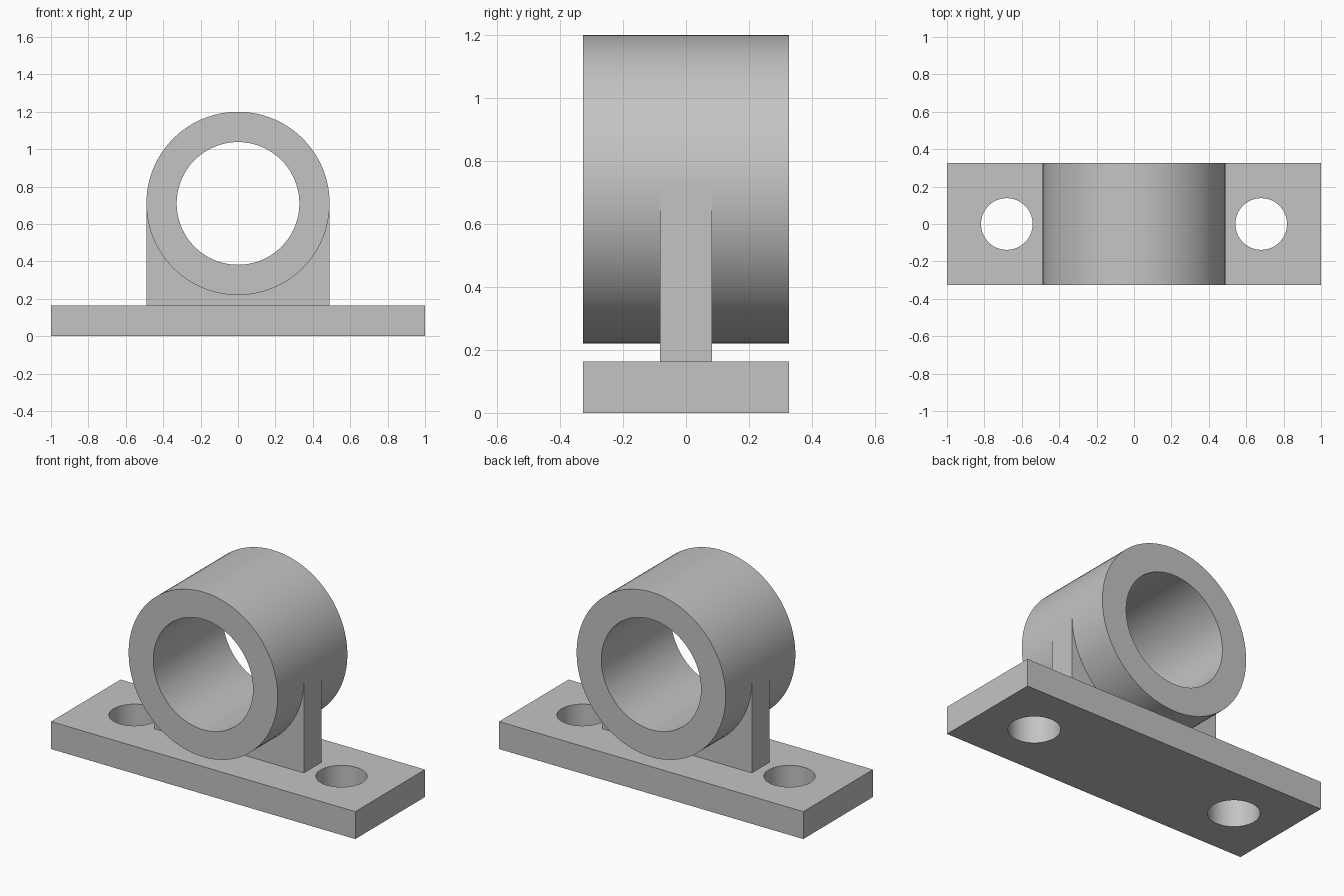
import bpy, bmesh, math

default = bpy.data.objects.get("Cube")
if default:
    bpy.data.objects.remove(default, do_unlink=True)

# Main dimensions
HALF_LENGTH, HALF_DEPTH, BASE_TOP = 1.0, 0.327, 0.163
RING_Z, OUTER, BORE = 0.71, 0.49, 0.328
WEB_HALF = 0.082
HOLE_X, HOLE_R = 0.68, 0.138

grey = bpy.data.materials.new("plain_grey")
grey.use_nodes = True
colour = (0.55, 0.55, 0.55, 1.0)
grey.diffuse_color = colour
grey.node_tree.nodes["Principled BSDF"].inputs["Base Color"].default_value = colour


def arc(radius, start=0.0, end=2 * math.pi, steps=96, cx=0.0):
    return [(cx + radius * math.cos(start + (end - start) * i / steps),
             radius * math.sin(start + (end - start) * i / steps))
            for i in range(steps + 1)]


def circle(radius, cx=0.0):
    return arc(radius, cx=cx)[:-1]


def plate(name, loops, thickness, location, upright):
    """Extrude a flat outline, whose inner loops become holes."""
    curve = bpy.data.curves.new(name + "_outline", "CURVE")
    curve.dimensions = "2D"
    curve.fill_mode = "BOTH"
    curve.extrude = thickness / 2
    for loop in loops:
        spline = curve.splines.new("POLY")
        spline.points.add(len(loop) - 1)
        for point, (x, y) in zip(spline.points, loop):
            point.co = (x, y, 0, 1)
        spline.use_cyclic_u = True
    obj = bpy.data.objects.new(name, curve)
    bpy.context.collection.objects.link(obj)
    obj.location = location
    obj.rotation_euler.x = math.pi / 2 if upright else 0

    # Turn into a clean closed mesh
    bpy.ops.object.select_all(action="DESELECT")
    obj.select_set(True)
    bpy.context.view_layer.objects.active = obj
    bpy.ops.object.convert(target="MESH")
    obj = bpy.context.object
    obj.name = name
    bm = bmesh.new()
    bm.from_mesh(obj.data)
    bmesh.ops.remove_doubles(bm, verts=bm.verts, dist=0.0001)
    bmesh.ops.recalc_face_normals(bm, faces=bm.faces)
    bm.to_mesh(obj.data)
    bm.free()
    obj.data.materials.clear()
    obj.data.materials.append(grey)
    bpy.ops.object.shade_smooth_by_angle(angle=math.radians(30))
    return obj


# Base plate with two bolt holes
outline = [(-HALF_LENGTH, -HALF_DEPTH), (HALF_LENGTH, -HALF_DEPTH),
           (HALF_LENGTH, HALF_DEPTH), (-HALF_LENGTH, HALF_DEPTH)]
plate("base_plate", [outline, circle(HOLE_R, -HOLE_X), circle(HOLE_R, HOLE_X)],
      BASE_TOP, (0, 0, BASE_TOP / 2), False)

# Bearing ring
plate("bearing_ring", [circle(OUTER), circle(BORE)],
      2 * HALF_DEPTH, (0, 0, RING_Z), True)

# Support web, with a cradle that ends inside the ring wall
foot = BASE_TOP - RING_Z
cradle = arc((OUTER + BORE) / 2, 0, -math.pi, 48)
web = [(-OUTER, 0), (-OUTER, foot), (OUTER, foot), (OUTER, 0)] + cradle
plate("support_web", [web], 2 * WEB_HALF, (0, 0, RING_Z), True)
